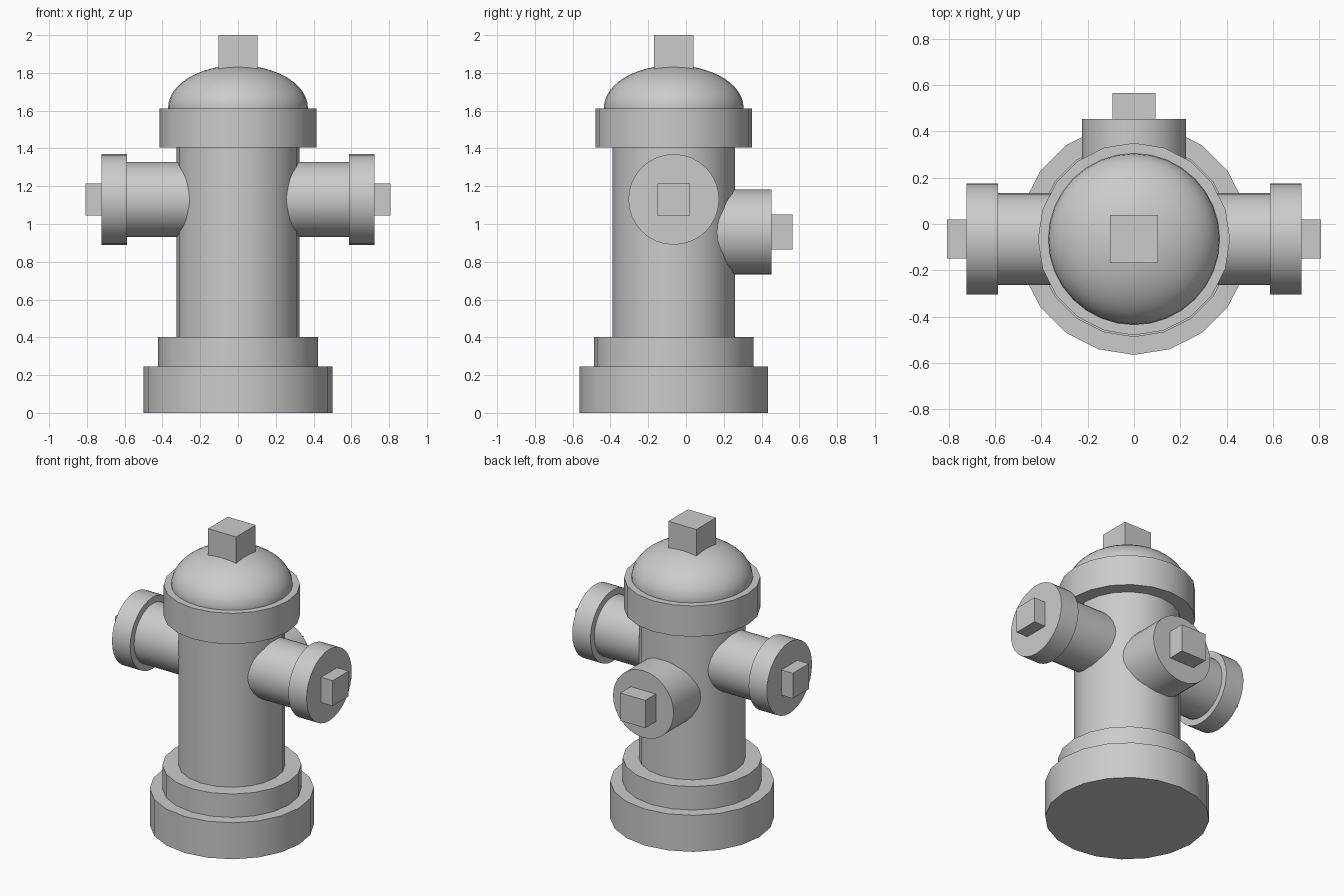
import bpy, math
from math import radians

if "Cube" in bpy.data.objects:
    bpy.data.objects.remove(bpy.data.objects["Cube"])

CY = -0.065  # y of the barrel axis


def finish(ob, name):
    ob.name = name
    bpy.ops.object.transform_apply(location=False, rotation=True, scale=True)
    bpy.ops.object.shade_smooth_by_angle(angle=radians(35))
    return ob


def drum(name, r, a, b, axis='Z', u=0.0, v=0.0, sides=20):
    """Cylinder from a to b along an axis; u, v are the other two coordinates."""
    m = (a + b) / 2
    loc = {'X': (m, u, v), 'Y': (u, m, v), 'Z': (u, v, m)}[axis]
    rot = {'X': (0, radians(90), 0), 'Y': (radians(90), 0, 0), 'Z': (0, 0, 0)}[axis]
    bpy.ops.mesh.primitive_cylinder_add(vertices=sides, radius=r, depth=abs(b - a),
                                        location=loc, rotation=rot)
    return finish(bpy.context.object, name)


def block(name, x0, x1, y0, y1, z0, z1):
    bpy.ops.mesh.primitive_cube_add(size=1, location=((x0 + x1) / 2, (y0 + y1) / 2, (z0 + z1) / 2))
    ob = bpy.context.object
    ob.scale = (abs(x1 - x0), y1 - y0, z1 - z0)
    bpy.ops.object.transform_apply(location=False, rotation=False, scale=True)
    ob.name = name
    return ob


# Base, barrel and collar
for name, r, a, b in (("base_flange", 0.5, 0, 0.245),
                      ("base_step", 0.423, 0.245, 0.402),
                      ("barrel", 0.325, 0.402, 1.405),
                      ("collar", 0.415, 1.405, 1.612)):
    drum(name, r, a, b, v=CY)

# Domed bonnet: upper half of a flattened sphere
bpy.ops.mesh.primitive_uv_sphere_add(segments=32, ring_count=24, radius=1, location=(0, CY, 1.615))
bonnet = bpy.context.object
bonnet.scale = (0.37, 0.37, 0.225)
finish(bonnet, "bonnet")
block("bonnet_nut", -0.104, 0.104, CY - 0.104, CY + 0.104, 1.78, 2.0)

# Side outlets with caps and square nuts
for side, s in (("left", -1), ("right", 1)):
    drum(side + "_outlet", 0.198, s * 0.2, s * 0.59, 'X', CY, 1.13, 32)
    drum(side + "_cap", 0.24, s * 0.588, s * 0.723, 'X', CY, 1.13, 32)
    block(side + "_nut", s * 0.70, s * 0.808, CY - 0.085, CY + 0.085, 1.045, 1.215)

# Rear outlet
drum("rear_outlet", 0.225, 0.1, 0.453, 'Y', 0, 0.957, 32)
block("rear_nut", -0.093, 0.093, 0.43, 0.565, 0.864, 1.05)
